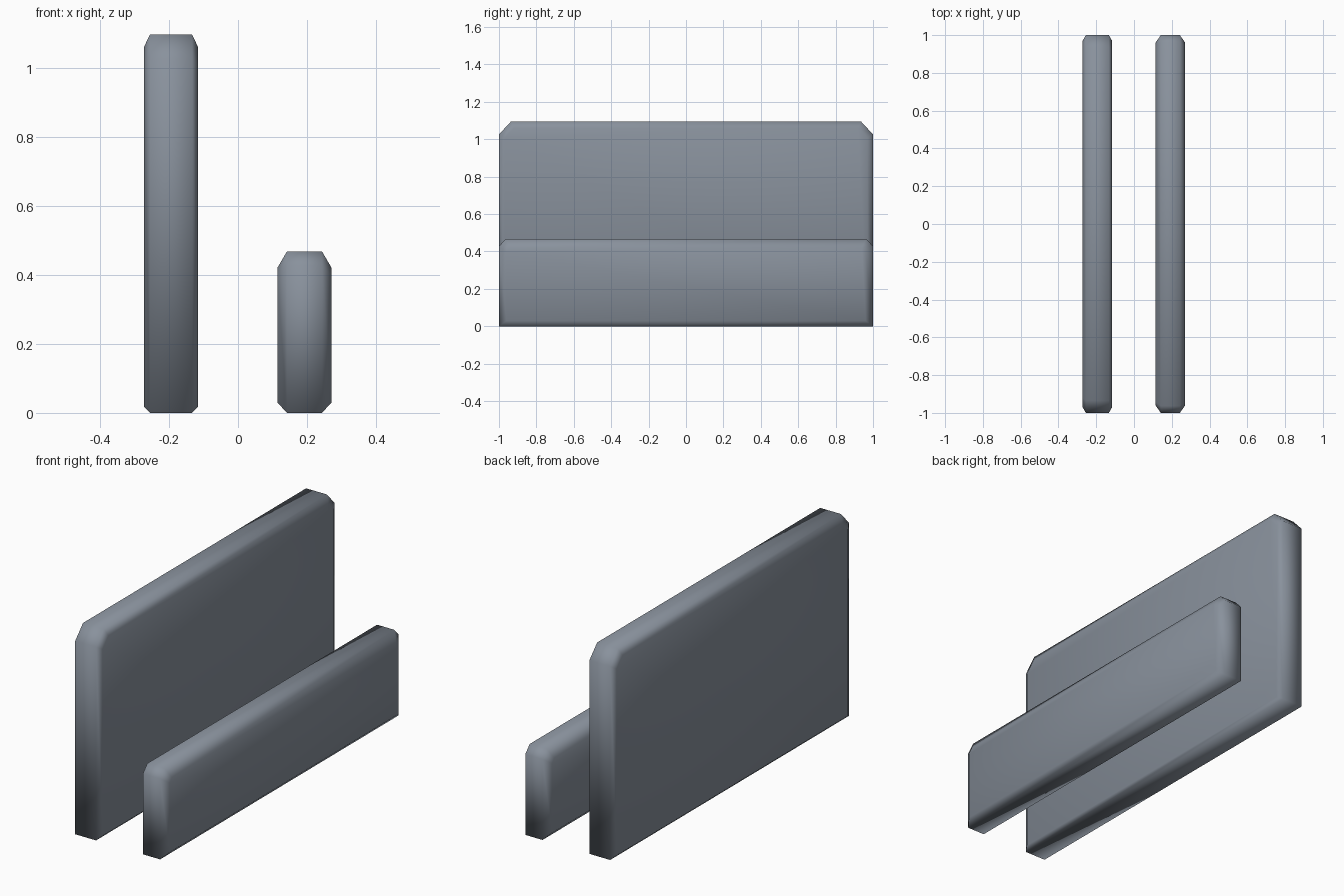
import bpy

if "Cube" in bpy.data.objects:
    bpy.data.objects.remove(bpy.data.objects["Cube"])

# Dark blue-grey surface colour
slate = bpy.data.materials.new("slate_grey")
slate.diffuse_color = (0.25, 0.285, 0.335, 1.0)
slate.use_nodes = True
slate.node_tree.nodes["Principled BSDF"].inputs["Base Color"].default_value = slate.diffuse_color


def outline(y, z0, z1, cy, cz):
    """Rectangle in the YZ plane with its two upper corners clipped."""
    return [(-y, z0), (y, z0), (y, z1 - cz), (y - cy, z1), (-y + cy, z1), (-y, z1 - cz)]


def plate(name, x0, x1, inset, rim, face):
    """Slab with an outer rim outline and smaller side faces, joined by chamfers."""
    rings = [(x0, face), (x0 + inset, rim), (x1 - inset, rim), (x1, face)]
    verts = [(x, y, z) for x, ring in rings for y, z in ring]
    n = len(rim)
    faces = [tuple(reversed(range(n))), tuple(range(3 * n, 4 * n))]
    for r in range(3):
        for i in range(n):
            j = (i + 1) % n
            faces.append((r * n + i, r * n + j, (r + 1) * n + j, (r + 1) * n + i))
    mesh = bpy.data.meshes.new(name)
    mesh.from_pydata(verts, [], faces)
    mesh.update()
    for p in mesh.polygons:
        p.use_smooth = True
    mesh.materials.append(slate)
    ob = bpy.data.objects.new(name, mesh)
    bpy.context.collection.objects.link(ob)
    return ob


# Tall plate on the left
plate("tall_plate", -0.272, -0.116, 0.017,
      outline(1.0, 0.0, 1.096, 0.065, 0.07),
      outline(0.97, 0.018, 1.06, 0.05, 0.053))

# Low plate on the right
plate("low_plate", 0.114, 0.271, 0.028,
      outline(1.0, 0.0, 0.468, 0.037, 0.04),
      outline(0.96, 0.03, 0.42, 0.02, 0.022))
